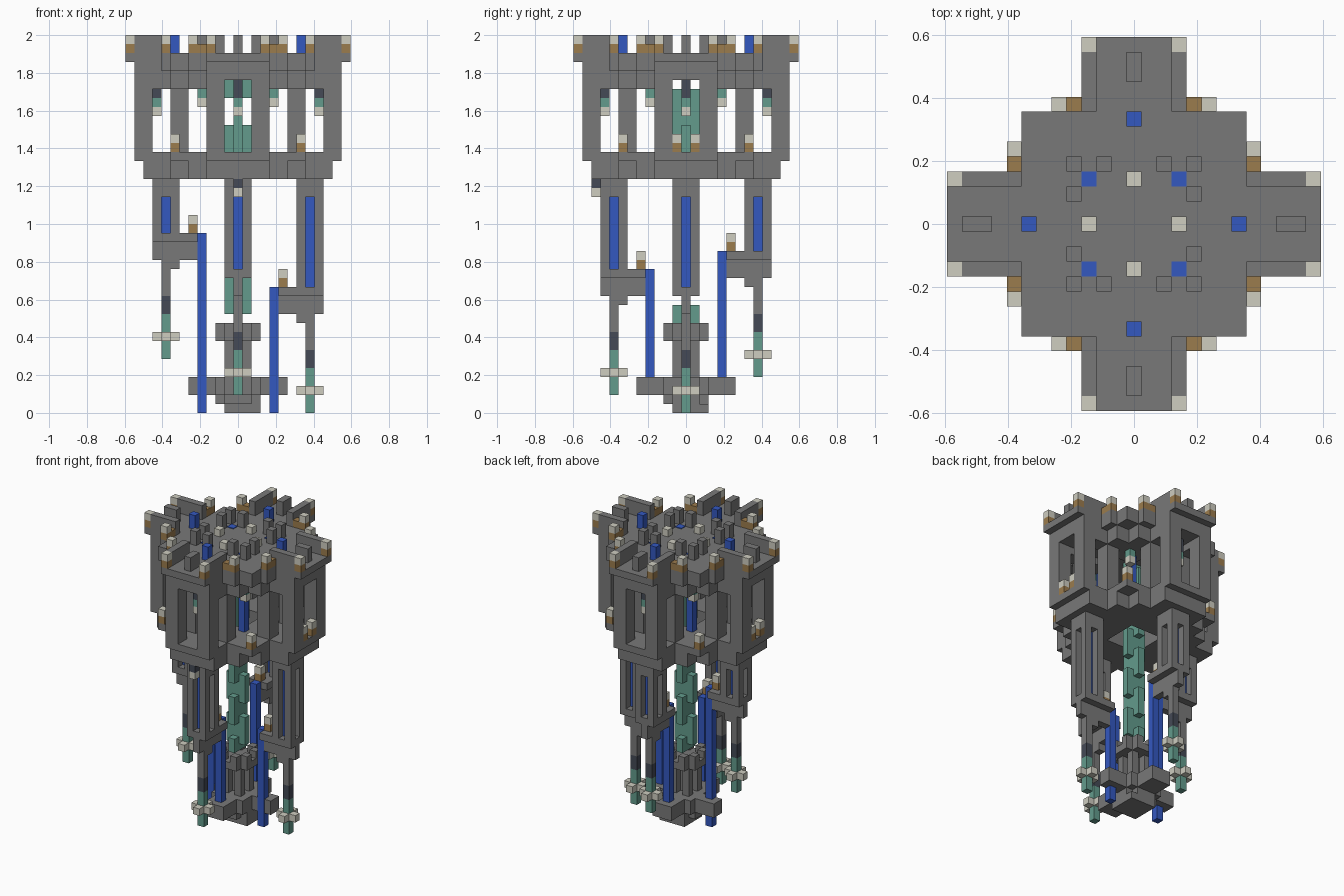
import bpy
import bmesh
from mathutils import Matrix, Vector

U = 2 / 42  # block size

cube = bpy.data.objects.get("Cube")
if cube:
    bpy.data.objects.remove(cube, do_unlink=True)


def material(name, rgb):
    m = bpy.data.materials.new(name)
    m.use_nodes = True
    m.diffuse_color = (*rgb, 1)
    m.node_tree.nodes["Principled BSDF"].inputs["Base Color"].default_value = (*rgb, 1)
    return m


GREY = material("stone grey", (0.19, 0.19, 0.19))
BLUE = material("deep blue", (0.034, 0.098, 0.53))
BROWN = material("bronze brown", (0.33, 0.20, 0.075))
CREAM = material("pale cream", (0.62, 0.61, 0.53))
TEAL = material("muted teal", (0.125, 0.33, 0.265))
DARK = material("dark slate", (0.058, 0.068, 0.092))


def part(name, mat, boxes, turns=(0,)):
    """One object of block-aligned boxes (x0, x1, y0, y1, z0, z1, inclusive), turned in quarters."""
    bm = bmesh.new()
    for q in turns:
        rot = Matrix.Rotation(q * 1.5707963, 4, "Z")
        for x0, x1, y0, y1, z0, z1 in boxes:
            size = Vector((x1 - x0 + 1, y1 - y0 + 1, z1 - z0 + 1)) * U
            mid = Vector((x0 + x1, y0 + y1, z0 + z1 + 1)) * U / 2
            bmesh.ops.create_cube(
                bm, size=1, matrix=rot @ Matrix.Translation(mid) @ Matrix.Diagonal((*size, 1)))
    mesh = bpy.data.meshes.new(name)
    bm.to_mesh(mesh)
    bm.free()
    mesh.materials.append(mat)
    ob = bpy.data.objects.new(name, mesh)
    bpy.context.collection.objects.link(ob)


def col(x, y, z0, z1):
    return (x, x, y, y, z0, z1)


def both(boxes):
    """Boxes plus their mirror images across y."""
    return boxes + [(a, b, -d, -c, e, f) for a, b, c, d, e, f in boxes]


ALL = range(4)

# Upper body: deck, stepped underside and four hollow arms
part("deck", GREY, [(-7, 7, -7, 7, 38, 39), (-5, 5, -7, 7, 37, 37), (-7, 7, -5, 5, 37, 37)])
part("deck_underside", GREY, both([(2, 7, 2, 5, 36, 36), (2, 5, 2, 7, 36, 36)]), ALL)
part("arm_roof", GREY, [(8, 11, -3, 3, 37, 38), (8, 12, -3, 3, 39, 39)]
     + both([(8, 11, 2, 3, 36, 36)]), ALL)
part("arm_pillars", GREY, both([(10, 11, 2, 3, 29, 35), (6, 7, 2, 3, 29, 35)]), ALL)
part("arm_floor", GREY, [(3, 11, -3, 3, 28, 28)] + both([(3, 7, 3, 7, 28, 28)]), ALL)
part("lower_plate", GREY, [(3, 10, -3, 3, 26, 27)]
     + both([(3, 7, 3, 5, 26, 27), (3, 5, 3, 7, 26, 27)]), ALL)

# Battlements and deck ornaments
part("arm_parapet", GREY, both([(8, 11, 3, 3, 40, 41)]), ALL)
part("parapet_tip_base", BROWN, both([col(12, 3, 40, 40)]), ALL)
part("parapet_tip", CREAM, both([col(12, 3, 41, 41)]), ALL)
part("corner_ledge", GREY, both([(8, 8, 4, 5, 38, 39)]), ALL)
part("corner_ledge_trim", BROWN, both([(8, 8, 4, 5, 40, 40)]), ALL)
part("corner_ledge_tip", CREAM, both([col(8, 5, 41, 41)]), ALL)
part("deck_posts", GREY, [(10, 11, 0, 0, 40, 41), col(4, 4, 40, 41),
                          col(2, 4, 40, 41), col(4, 2, 40, 41)], ALL)
part("deck_blue_posts", BLUE, [col(7, 0, 40, 41)], ALL)
part("deck_cream_posts", CREAM, [col(3, 0, 40, 40)], ALL)

# Interior: blue columns, hanging lamps and floor ornaments
part("inner_blue_columns", BLUE, [col(3, 3, 29, 39.1)], ALL)
part("arm_lamp_cap", DARK, [col(9, 0, 35, 36)], ALL)
part("arm_lamp_body", TEAL, [col(9, 0, 34, 34)], ALL)
part("arm_lamp_tip", CREAM, [col(9, 0, 33, 33)], ALL)
part("inner_lamp_body", TEAL, [col(4, 4, 35, 35)], ALL)
part("inner_lamp_tip", CREAM, [col(4, 4, 34, 34)], ALL)
part("floor_post_base", BROWN, [col(7, 7, 29, 29)], ALL)
part("floor_post_tip", CREAM, [col(7, 7, 30, 30)], ALL)
part("arm_post_base", BROWN, both([col(11, 1, 29, 29)]), (0, 2))
part("arm_post_tip", CREAM, both([col(11, 1, 30, 30)]), (0, 2))

# Central column with overlapping bars that alternate direction
core = [col(0, 0, 10, 36), (-1, 1, 0, 0, 29, 31), (-1, 1, 0, 0, 35, 36)]
core += [(-1, 1, 0, 0, z, z + 3) for z in (11, 17, 23)]
core += [(0, 0, -1, 1, z, z + 3) for z in (14, 20, 26)]
core += [(0, 0, -1, 1, 10, 11), (0, 0, -1, 1, 29, 35)]
part("central_column", TEAL, core)

# Four legs, each ending at a different height
for side, q, b in (("left", 0, 14), ("back", 1, 18), ("right", 2, 20), ("front", 3, 16)):
    t = (q,)
    part(side + "_leg_frame", GREY, both([col(7, 1, b, 23), col(9, 1, b, 23)])
         + [(7, 9, -1, 1, 24, 25)], t)
    part(side + "_leg_core", BLUE, [col(8, 0, b, 23)], t)
    part(side + "_leg_bracket", GREY, [(5, 9, -1, 1, b - 1, b - 1), (5, 9, 0, 0, b - 3, b - 2),
                                       (7, 8, 0, 0, b - 4, b - 4), col(8, 0, b - 7, b - 5)], t)
    part(side + "_bracket_post", BROWN, [col(5, 0, b, b)], t)
    part(side + "_bracket_tip", CREAM, [col(5, 0, b + 1, b + 1)], t)
    part(side + "_foot_collar", DARK, [col(8, 0, b - 9, b - 8)], t)
    part(side + "_foot", TEAL, [col(8, 0, b - 14, b - 10)], t)
    part(side + "_foot_cross", CREAM, [(7, 9, 0, 0, b - 12, b - 12),
                                       (8, 8, -1, 1, b - 12, b - 12)], t)
    part(side + "_blue_rod", BLUE, [col(4, 0, 4 if q % 2 else 0, b - 1)], t)

# Single lamp under the front arm
part("front_lamp_cap", DARK, [col(0, -10, 25, 25)])
part("front_lamp_tip", CREAM, [col(0, -10, 24, 24)])

# Hub cage and stepped base
part("hub_cage", GREY, both([col(1, 1, 4, 7)]) + [col(0, 0, 4, 7)], ALL)
part("hub_plate", GREY, [(-2, 2, -1, 1, 8, 8), (-1, 1, -2, 2, 8, 8)])
part("hub_crown", GREY, both([col(2, 1, 8, 9)]) + [col(2, 0, 8, 8)], ALL)
part("base_plate", GREY, [(-2, 2, -2, 2, 2, 3)])
part("base_end_blocks", GREY, [(3, 5, -1, 1, 2, 3)], (1, 3))
part("base_side_blocks", GREY, [(3, 5, 0.1, 1, 2, 3), (-5, -3, 0.1, 1, 2, 3)])
part("base_steps", GREY, [(-2, 2, -1, 1, 1, 1), (-1, 1, -2, 2, 1, 1), (-1, 2, -1, 2, 0, 0)])
